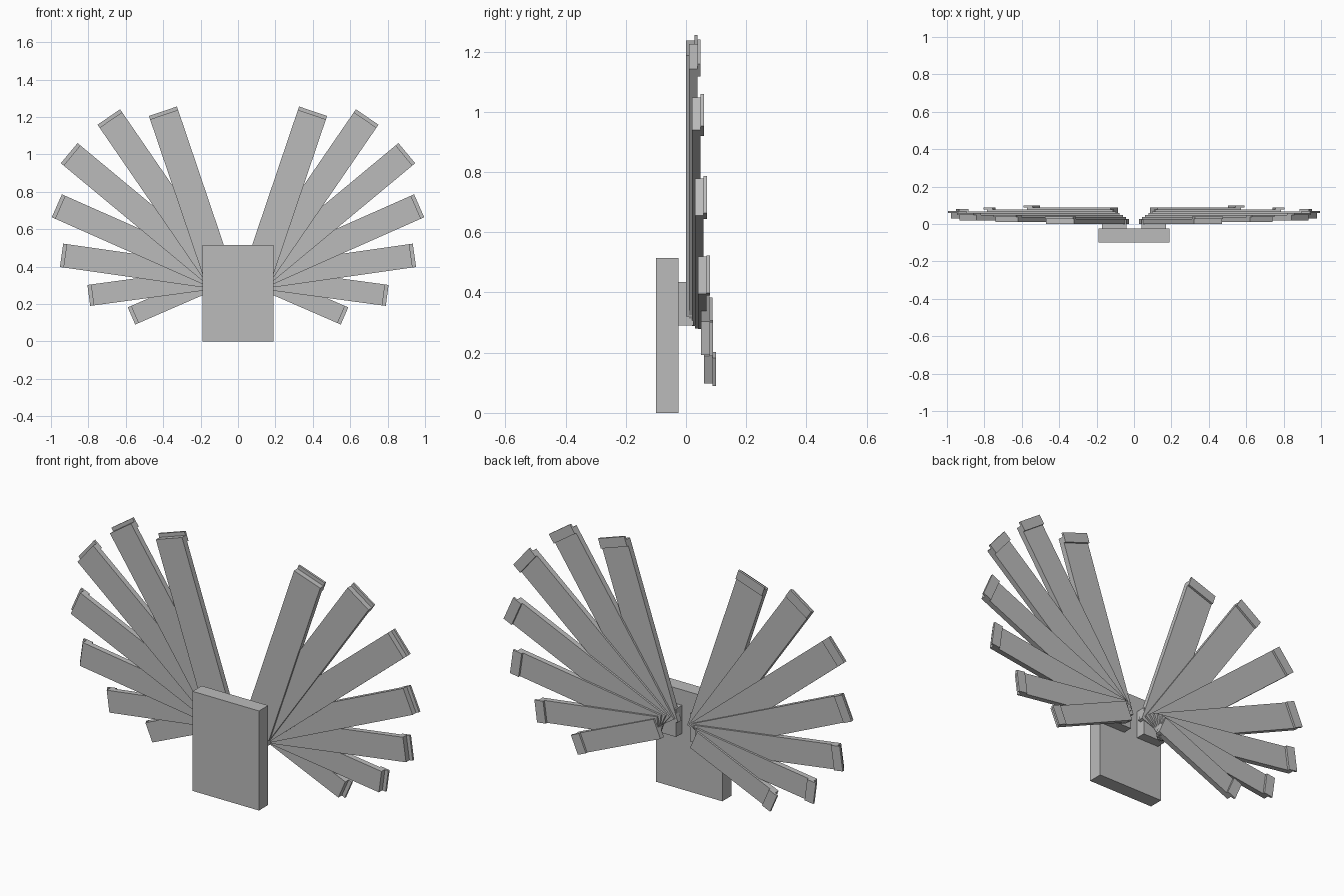
import bpy
import math
from mathutils import Matrix, Vector

default = bpy.data.objects.get("Cube")
if default:
    bpy.data.objects.remove(default)

grey = bpy.data.materials.new("plain_grey")
grey.use_nodes = True
grey.diffuse_color = (0.5, 0.5, 0.5, 1)
grey.node_tree.nodes["Principled BSDF"].inputs["Base Color"].default_value = (0.5, 0.5, 0.5, 1)


def box(name, low, high, frame=Matrix.Identity(4)):
    """Box between two corners, placed in the given frame."""
    low, high = Vector(low), Vector(high)
    bpy.ops.mesh.primitive_cube_add(size=1)
    obj = bpy.context.object
    obj.name = name
    size = Matrix.Diagonal((*(high - low), 1))
    obj.data.transform(frame @ Matrix.Translation((low + high) / 2) @ size)
    obj.data.materials.append(grey)
    return obj


def mirrored(obj, name):
    """Copy of a left part on the right side."""
    twin = obj.copy()
    twin.data = obj.data.copy()
    twin.name = name
    twin.data.transform(Matrix.Diagonal((-1, 1, 1, 1)))
    twin.data.flip_normals()
    bpy.context.collection.objects.link(twin)


def pair(part, low, high, frame=Matrix.Identity(4)):
    mirrored(box("left_" + part, low, high, frame), "right_" + part)


# Back plate and the two mounts behind it
box("back_plate", (-0.19, -0.1, 0), (0.19, -0.025, 0.515))
pair("wing_mount", (0.04, -0.025, 0.29), (0.17, 0.025, 0.435))

# Fanned feathers: length and width, from the top one down
feathers = [(0.94, 0.158), (1.043, 0.146), (1.043, 0.14), (0.95, 0.134),
            (0.852, 0.126), (0.704, 0.113), (0.512, 0.1)]
for i, (length, width) in enumerate(feathers):
    angle = math.radians(71.3 - 15.8 * i)
    frame = Matrix.Translation((0.1, 0.01 * i, 0.34)) @ Matrix.Rotation(-angle, 4, "Y")
    half = width / 2
    pair(f"feather_{i + 1}", (0.005, 0, -half), (length - 0.019, 0.028, half), frame)
    # Thin tip plate on the back, reaching past the end
    pair(f"feather_tip_{i + 1}", (length - 0.05, 0.028, -half), (length, 0.039, half), frame)
